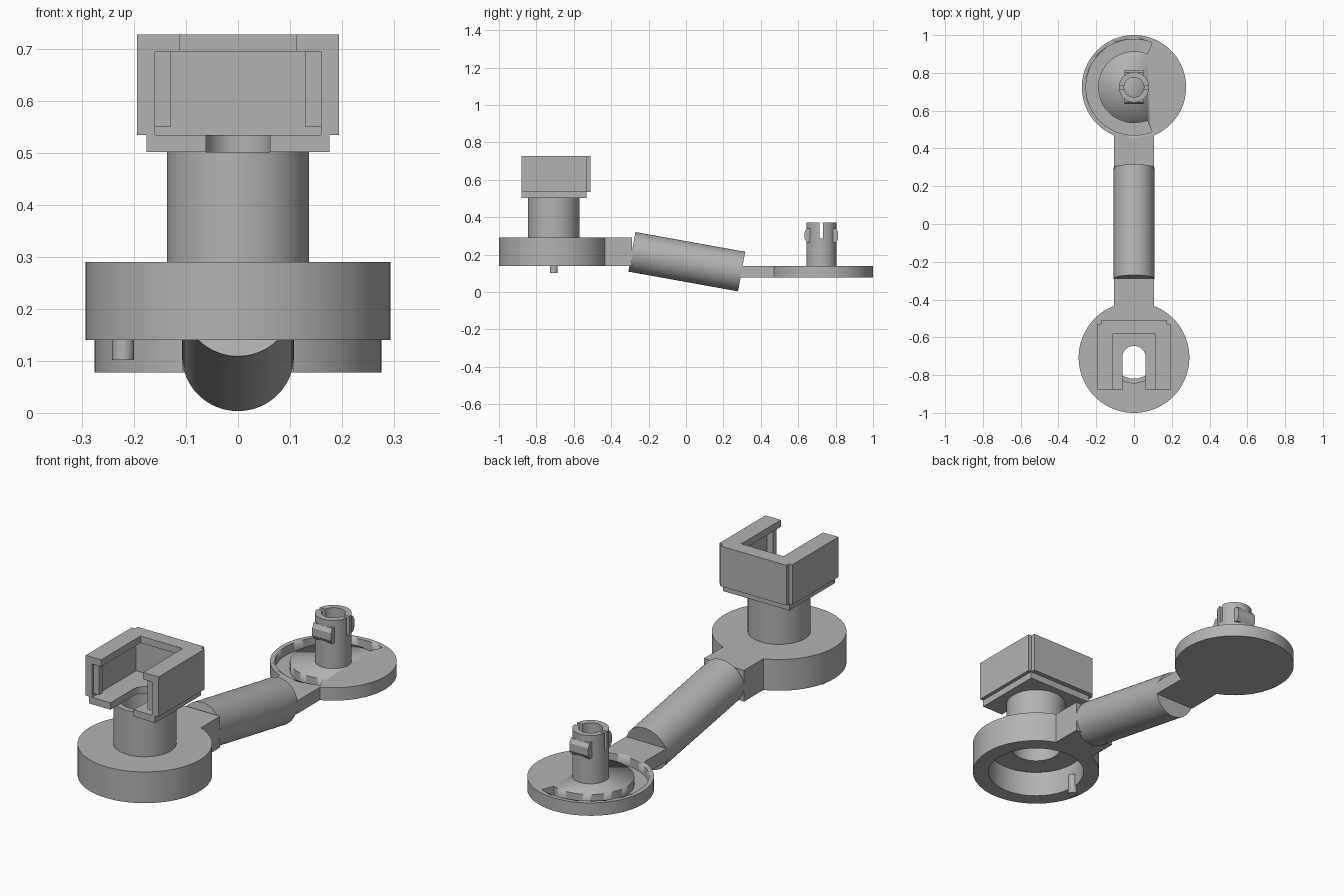
import bpy, bmesh, math
from mathutils import Vector

if "Cube" in bpy.data.objects:
    bpy.data.objects.remove(bpy.data.objects["Cube"])

grey = bpy.data.materials.new("grey plastic")
grey.diffuse_color = (0.45, 0.45, 0.45, 1)
grey.use_nodes = True
grey.node_tree.nodes["Principled BSDF"].inputs["Base Color"].default_value = grey.diffuse_color

HUB_Y, DISC_Y = -0.707, 0.724


def finish(name, bm):
    bmesh.ops.recalc_face_normals(bm, faces=bm.faces)
    mesh = bpy.data.meshes.new(name)
    bm.to_mesh(mesh)
    bm.free()
    ob = bpy.data.objects.new(name, mesh)
    bpy.context.collection.objects.link(ob)
    mesh.materials.append(grey)
    bpy.ops.object.select_all(action='DESELECT')
    ob.select_set(True)
    bpy.context.view_layer.objects.active = ob
    bpy.ops.object.shade_smooth_by_angle(angle=math.radians(30))
    return ob


def prism(name, outline, z0, z1):
    """Extrude a flat outline from z0 up to z1."""
    bm = bmesh.new()
    face = bm.faces.new([bm.verts.new((x, y, z0)) for x, y in outline])
    top = bmesh.ops.extrude_face_region(bm, geom=[face])["geom"]
    bmesh.ops.translate(bm, vec=(0, 0, z1 - z0),
                        verts=[v for v in top if isinstance(v, bmesh.types.BMVert)])
    return finish(name, bm)


def box(name, x0, x1, y0, y1, z0, z1):
    return prism(name, [(x0, y0), (x1, y0), (x1, y1), (x0, y1)], z0, z1)


def lathe(name, profile, y, steps=96):
    """Revolve a closed (radius, z) profile around a vertical axis."""
    bm = bmesh.new()
    rings = []
    for i in range(steps):
        a = math.tau * i / steps
        rings.append([bm.verts.new((r * math.cos(a), y + r * math.sin(a), z)) for r, z in profile])
    n = len(profile)
    for i in range(steps):
        a, b = rings[i], rings[(i + 1) % steps]
        for j in range(n):
            k = (j + 1) % n
            bm.faces.new((a[j], b[j], b[k], a[k]))
    return finish(name, bm)


def arc(r, a0, a1, cy, n=24):
    pts = [math.radians(a0 + (a1 - a0) * i / n) for i in range(n + 1)]
    return [(r * math.cos(a), cy + r * math.sin(a)) for a in pts]


def cylinder(name, r, z0, z1, x, y, steps=96):
    ring = arc(r, 0, 360 - 360 / steps, y, steps - 1)
    return prism(name, [(x + px, py) for px, py in ring], z0, z1)


# Hollow hub with a tubular neck
lathe("hub_and_neck", [(0.22, 0.14), (0.293, 0.14), (0.293, 0.29), (0.137, 0.29),
                       (0.137, 0.502), (0.112, 0.502), (0.112, 0.265), (0.22, 0.265)], HUB_Y)
cylinder("stop_pin", 0.021, 0.102, 0.20, -0.221, HUB_Y, 32)

# Tray floor with a slot open to the front
slot = 0.062
prism("tray_floor", [(-0.176, -0.88), (-slot, -0.88)] + arc(slot, 180, 0, HUB_Y)
      + [(slot, -0.88), (0.176, -0.88), (0.176, -0.533), (-0.176, -0.533)], 0.502, 0.535)


# Tray walls and overhanging rim, with notched back corners
def tray_ring(name, inner_x, inner_y, z0, z1):
    half = [(inner_x, inner_y), (inner_x, -0.88), (0.194, -0.88), (0.194, -0.53),
            (0.176, -0.53), (0.176, -0.51)]
    prism(name, half + [(-x, y) for x, y in reversed(half)], z0, z1)


tray_ring("tray_walls", 0.16, -0.545, 0.535, 0.695)
tray_ring("tray_rim", 0.112, -0.58, 0.695, 0.728)
for s, side in ((-1, "left"), (1, "right")):
    x0, x1 = sorted((s * 0.129, s * 0.16))
    box("tray_post_" + side, x0, x1, -0.87, -0.845, 0.55, 0.695)

# Flat arms hugging the hub and the disc
w = 0.107
a = math.degrees(math.acos(w / 0.29))
prism("front_arm", [(w, -0.288), (-w, -0.288)] + arc(0.29, 180 - a, a, HUB_Y), 0.14, 0.29)
a = math.degrees(math.acos(w / 0.274))
prism("rear_arm", [(-w, 0.292), (w, 0.292)] + arc(0.274, -a, a - 180, DISC_Y), 0.078, 0.14)

# Tilted round handle
handle = cylinder("handle_tube", 0.1075, -0.298, 0.298, 0, 0)
handle.rotation_euler = (math.radians(-100.2), 0, 0)
handle.location = (0, 0.004, 0.162)

# Base disc with a C-shaped guide groove
disc = cylinder("base_disc", 0.276, 0.078, 0.14, 0, DISC_Y)
cutter = prism("groove_cutter", arc(0.254, 68, 292, DISC_Y, 64) + arc(0.19, 292, 68, DISC_Y, 64),
               0.098, 0.2)
cutter.hide_render = True
cutter.hide_viewport = True
cut = disc.modifiers.new("groove", 'BOOLEAN')
cut.operation = 'DIFFERENCE'
cut.solver = 'EXACT'
cut.object = cutter

# Split snap peg: lower tube and two upper halves
lathe("peg_tube", [(0.052, 0.14), (0.08, 0.14), (0.08, 0.285), (0.052, 0.285)], DISC_Y, 64)
for start, side in ((0, "rear"), (180, "front")):
    prism("peg_half_" + side, arc(0.08, start + 7, start + 173, DISC_Y)
          + arc(0.052, start + 169, start + 11, DISC_Y), 0.285, 0.372)

# Wedge-shaped snap clips on the peg
for s, side in ((-1, "front"), (1, "rear")):
    bm = bmesh.new()
    profile = [(0.06, 0.265), (0.078, 0.265), (0.09, 0.285), (0.09, 0.32), (0.078, 0.34), (0.06, 0.34)]
    face = bm.faces.new([bm.verts.new((-0.05, DISC_Y + s * d, z)) for d, z in profile])
    new = bmesh.ops.extrude_face_region(bm, geom=[face])["geom"]
    bmesh.ops.translate(bm, vec=Vector((0.1, 0, 0)),
                        verts=[v for v in new if isinstance(v, bmesh.types.BMVert)])
    finish("snap_clip_" + side, bm)
